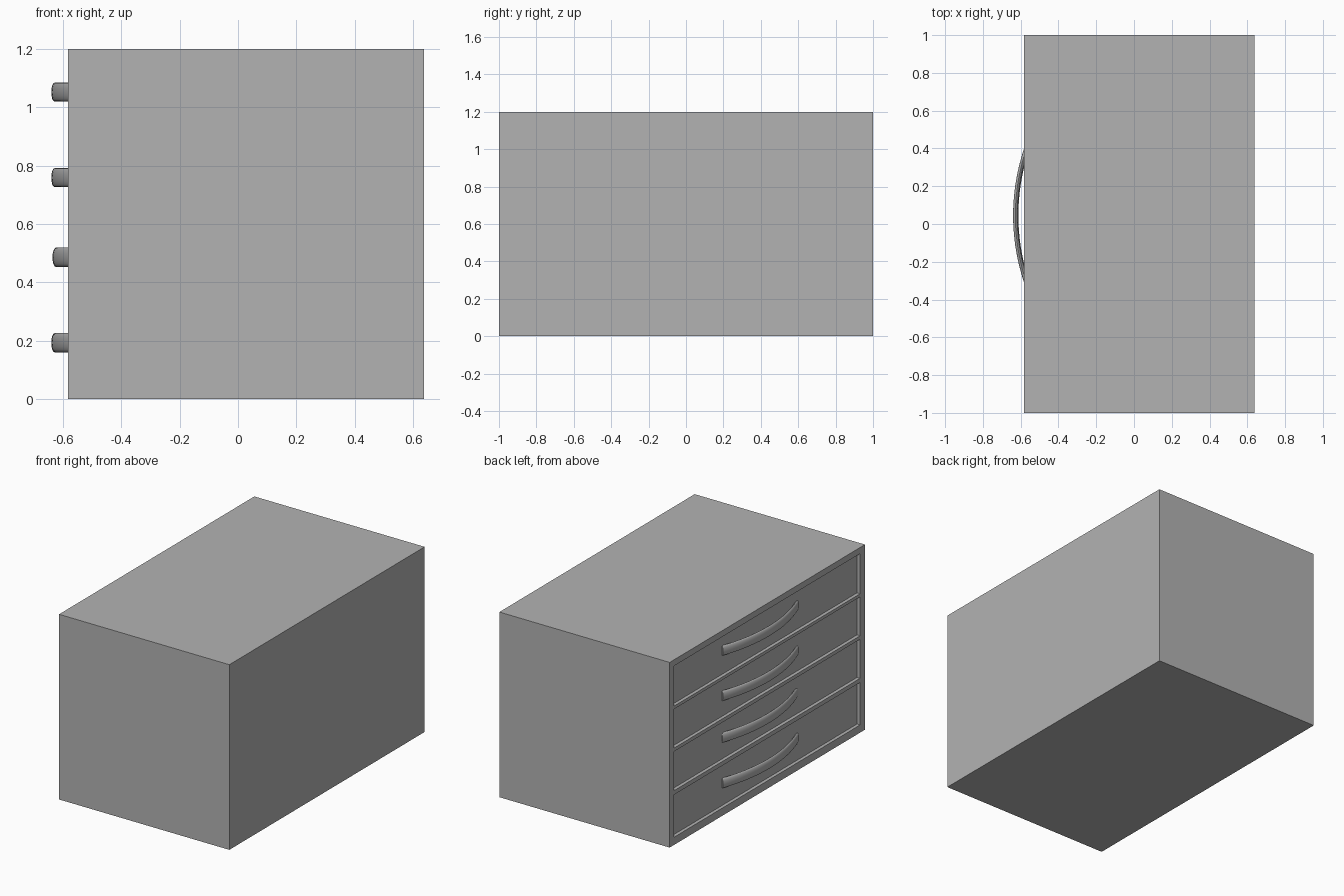
import bpy, bmesh, math
from mathutils import Vector

if "Cube" in bpy.data.objects:
    bpy.data.objects.remove(bpy.data.objects["Cube"])

X_FRONT, X_BACK, TOP = -0.583, 0.638, 1.2
RECESS = 0.022
SIDES = (-0.95, 0.955)                       # drawer edges along y
ROWS = [(0.05, 0.325), (0.352, 0.605), (0.628, 0.88), (0.9, 1.16)]
HANDLES = [(0.193, 0.0), (0.486, 0.004), (0.759, 0.0), (1.052, 0.0)]

grey = bpy.data.materials.new("grey")
grey.diffuse_color = (0.45, 0.45, 0.45, 1)
grey.use_nodes = True
grey.node_tree.nodes["Principled BSDF"].inputs["Base Color"].default_value = grey.diffuse_color


def finish(bm, name):
    bmesh.ops.recalc_face_normals(bm, faces=bm.faces)
    mesh = bpy.data.meshes.new(name)
    bm.to_mesh(mesh)
    bm.free()
    mesh.materials.append(grey)
    obj = bpy.data.objects.new(name, mesh)
    bpy.context.collection.objects.link(obj)
    return obj


# Cabinet: a box whose drawer side is sliced into a grid, drawer cells sunk in
bm = bmesh.new()
bmesh.ops.create_cube(bm, size=1)
bmesh.ops.scale(bm, vec=(X_BACK - X_FRONT, 2, TOP), verts=bm.verts)
bmesh.ops.translate(bm, vec=((X_BACK + X_FRONT) / 2, 0, TOP / 2), verts=bm.verts)


def drawer_side():
    return [f for f in bm.faces if f.calc_center_median().x < X_FRONT + 1e-4]


cuts = [(Vector((0, y, 0)), (0, 1, 0)) for y in SIDES]
cuts += [(Vector((0, 0, z)), (0, 0, 1)) for row in ROWS for z in row]
for point, normal in cuts:
    faces = drawer_side()
    edges = {e for f in faces for e in f.edges}
    verts = {v for f in faces for v in f.verts}
    bmesh.ops.bisect_plane(bm, geom=faces + list(edges) + list(verts),
                           plane_co=point, plane_no=normal, dist=1e-5)
panels = []
for f in drawer_side():
    c = f.calc_center_median()
    if SIDES[0] < c.y < SIDES[1] and any(a < c.z < b for a, b in ROWS):
        panels.append(f)
bm.normal_update()
bmesh.ops.inset_individual(bm, faces=panels, thickness=0, depth=-RECESS)
finish(bm, "cabinet")


# Handles: an oval section swept along a shallow arc
def handle(name, z, shift, steps=24, sides=16):
    radius, mid_y, peak = 1.1, 0.045, -0.628 + shift
    span = math.asin(0.385 / radius)
    bm = bmesh.new()
    rings = []
    for i in range(steps + 1):
        a = span * (2 * i / steps - 1)
        ring = []
        for k in range(sides):
            t = 2 * math.pi * k / sides
            r = radius + 0.012 * math.cos(t)
            ring.append(bm.verts.new((peak + radius - r * math.cos(a),
                                      mid_y + r * math.sin(a),
                                      z + 0.033 * math.sin(t))))
        rings.append(ring)
    for r0, r1 in zip(rings, rings[1:]):
        for k in range(sides):
            n = (k + 1) % sides
            bm.faces.new((r0[k], r0[n], r1[n], r1[k]))
    bm.faces.new(rings[0])
    bm.faces.new(rings[-1])
    obj = finish(bm, name)
    bpy.ops.object.select_all(action='DESELECT')
    obj.select_set(True)
    bpy.context.view_layer.objects.active = obj
    bpy.ops.object.shade_smooth_by_angle(angle=math.radians(40))


for i, (z, shift) in enumerate(HANDLES):
    handle(f"drawer_handle_{i + 1}", z, shift)
